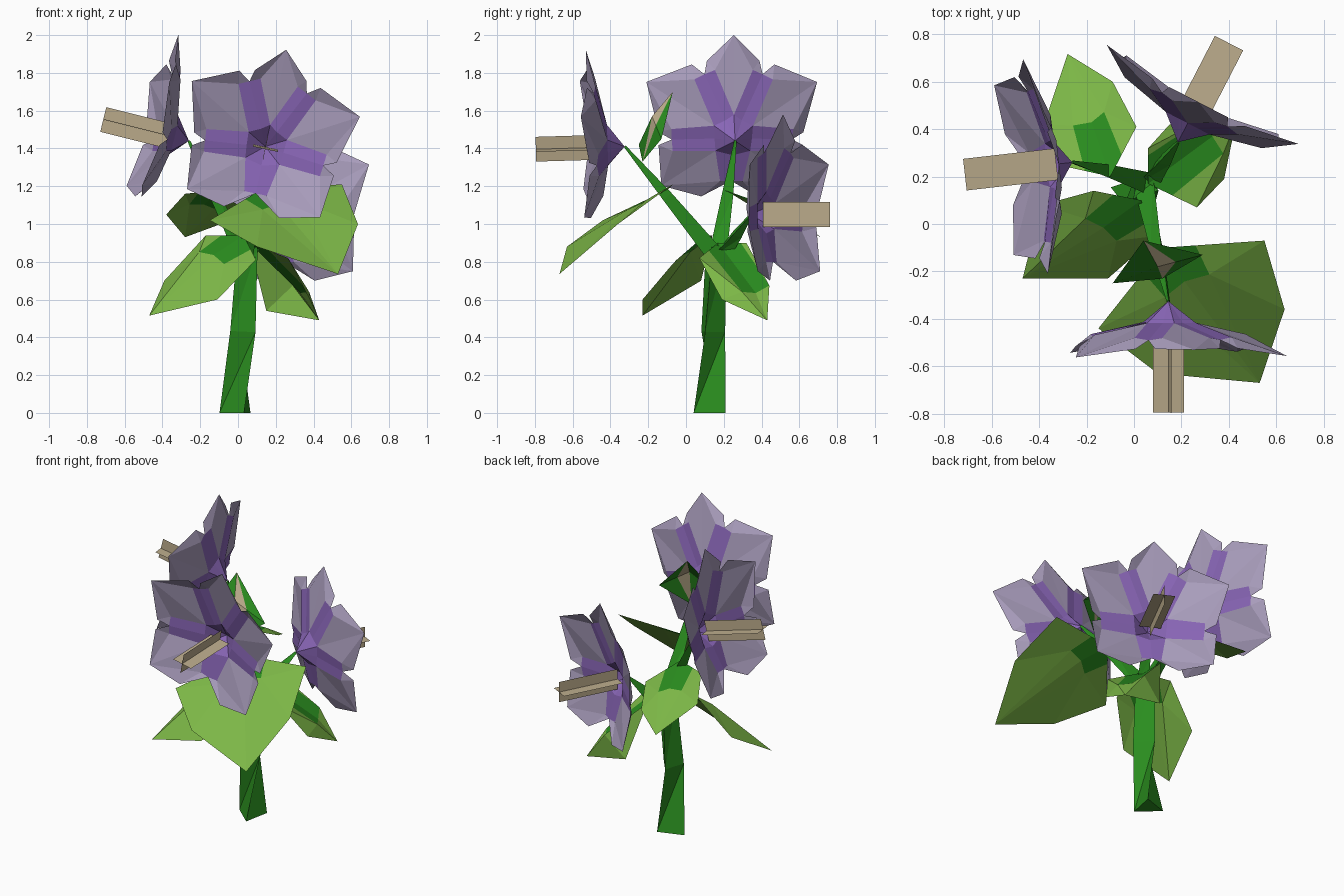
import bpy, bmesh, math
from mathutils import Vector as V, Matrix

cube = bpy.data.objects.get("Cube")
if cube:
    bpy.data.objects.remove(cube)


def material(name, rgb):
    m = bpy.data.materials.new(name)
    m.use_nodes = True
    col = [(c / 255) ** 2.2 for c in rgb] + [1]
    m.diffuse_color = col
    m.node_tree.nodes["Principled BSDF"].inputs["Base Color"].default_value = col
    return m


LAVENDER = material("lavender", (167, 155, 186))
PURPLE = material("purple", (135, 101, 180))
LEAF = material("leaf_green", (123, 181, 72))
STEM = material("stem_green", (46, 140, 36))
TAN = material("tan", (188, 172, 140))


def build(name, faces, mats):
    """Make one object from (points, material index) polygons."""
    bm = bmesh.new()
    for pts, idx in faces:
        f = bm.faces.new([bm.verts.new(p) for p in pts])
        f.material_index = idx
    bmesh.ops.remove_doubles(bm, verts=bm.verts, dist=0.0005)
    me = bpy.data.meshes.new(name)
    bm.to_mesh(me)
    bm.free()
    for m in mats:
        me.materials.append(m)
    ob = bpy.data.objects.new(name, me)
    bpy.context.collection.objects.link(ob)
    return ob


def tube(name, rings):
    """Three-sided tapering stalk through (centre, radius, turn) rings."""
    axis = (V(rings[-1][0]) - V(rings[0][0])).normalized()
    side = axis.cross(V((0, 1, 0.2))).normalized()
    other = axis.cross(side)
    loops = []
    for c, r, turn in rings:
        angles = [math.radians(turn + 120 * k) for k in range(3)]
        loop = [V(c) + r * (math.cos(a) * side + math.sin(a) * other) for a in angles]
        for p in loop:
            p.z = max(p.z, 0)
        loops.append(loop)
    faces = [(loops[0][::-1], 0), (loops[-1], 0)]
    for lo, hi in zip(loops, loops[1:]):
        for k in range(3):
            n = (k + 1) % 3
            faces += [((lo[k], lo[n], hi[n]), 0), ((lo[k], hi[n], hi[k]), 0)]
    build(name, faces, [STEM])


# Flower points on one side, as right, up, out
TOP, SIDE, LOW = (0, 0.53, 0.19), (0.455, 0.265, 0.227), (0.36, -0.3, 0.225)
NOTCH_A, NOTCH_B, NOTCH_C = (0.155, 0.325, 0.155), (0.32, -0.03, 0.15), (0, -0.25, 0.13)
# Petal halves: tip, shoulder, notch shared with the next petal
HALVES = [
    (TOP, (0.14, 0.39, 0.19), NOTCH_A),
    (SIDE, (0.22, 0.37, 0.19), NOTCH_A),
    (SIDE, (0.385, 0, 0.19), NOTCH_B),
    (LOW, (0.385, -0.07, 0.19), NOTCH_B),
    (LOW, (0.15, -0.35, 0.19), NOTCH_C),
]


def flower(name, apex, out, roll):
    out = V(out).normalized()
    up = (V((0, 0, 1)) - out.z * out).normalized()
    spin = Matrix.Rotation(math.radians(roll), 3, out)
    up = spin @ up
    right = up.cross(out)

    def place(p):
        return V(apex) + right * p[0] + up * p[1] + out * p[2]

    # Petals around a steep throat, with purple bands where petals meet
    faces = []
    for sign in (1, -1):
        for half in HALVES:
            t, s, notch = [V((p[0] * sign, p[1], p[2])) for p in half]
            o = V((0, 0, 0))
            rib = V((t.x, t.y, 0)).normalized() * 0.12 + V((0, 0, 0.09))
            along = V((notch.x, notch.y, 0)).normalized()
            throat = along * 0.1 + V((0, 0, 0.09))
            inward = V((t.x, t.y, 0))
            inward = (inward - along * inward.dot(along)).normalized()
            c = notch + inward * 0.06
            c.z -= 0.01
            for pts, idx in (((o, throat, rib), 1), ((throat, notch, c, rib), 1),
                             ((notch, s, c), 0), ((c, s, t), 0), ((c, t, rib), 0)):
                if (pts[1] - pts[0]).cross(pts[2] - pts[0]).z < 0:
                    pts = pts[::-1]
                faces.append(([place(p) for p in pts], idx))
    build(name + "_petals", faces, [LAVENDER, PURPLE])

    # Crossed stamen plates
    w, near, far = 0.067, 0.07, 0.47
    plates = []
    for a, b in ((w, 0), (0, w)):
        plates.append(([place(p) for p in ((-a, -b, near), (a, b, near),
                                           (a, b, far), (-a, -b, far))], 0))
    build(name + "_stamen", plates, [TAN])


def leaf(name, base, left, tip, right, patch=0.35, width=0.17):
    """Folded leaf: two side points per half, dark patch at the base."""
    b, t = V(base), V(tip)
    l1, l2, r1, r2 = [V(p) for p in left + right]
    n = (l2 - r2).cross(t - b).normalized()
    if n.z < 0:
        n = -n
    q = b.lerp(t, patch) + n * 0.03
    faces = []
    for s1, s2 in ((l1, l2), (r1, r2)):
        p = b.lerp(s1, min(0.8, width / (s1 - b).length))
        c = b + ((p - b) + (q - b)) * 0.85
        for pts, idx in (((b, p, c, q), 1), ((p, s1, c), 0), ((c, s1, s2), 0),
                         ((c, s2, t), 0), ((c, t, q), 0)):
            if (pts[1] - pts[0]).cross(pts[2] - pts[0]).dot(n) < 0:
                pts = pts[::-1]
            faces.append((pts, idx))
    build(name, faces, [LEAF, STEM])


# Main stem
tube("main_stem", [((0, 0.135, -0.02), 0.1, 108), ((0.02, 0.13, 0.43), 0.078, 158),
                   ((0.04, 0.155, 0.88), 0.065, 168)])

# Flowers, each on its own branch
FORK = V((0.05, 0.17, 0.82))
BLOOMS = [
    ("front", (0.145, -0.325, 1.41), (0, -1, -0.03), -12),
    ("side", (-0.26, 0.26, 1.44), (-0.96, -0.11, 0.24), 0),
    ("back", (0.185, 0.345, 1.05), (0.46, 0.89, 0), 0),
]
for label, apex, out, roll in BLOOMS:
    middle = FORK.lerp(V(apex), 0.55)
    tube(label + "_branch", [(FORK, 0.055, 0), (middle, 0.034, 15), (apex, 0.008, 30)])
    flower(label + "_flower", apex, out, roll)

# Large leaves
leaf("front_leaf", (0.12, -0.1, 1.18), [(0.55, -0.07, 1.21), (0.635, -0.36, 1.0)],
     (0.53, -0.67, 0.735), [(-0.15, -0.44, 1.02), (0.1, -0.63, 0.88)], 0.22, 0.14)
leaf("side_leaf", (0.03, 0.1, 0.94), [(-0.17, 0.14, 0.94), (-0.39, 0.08, 0.7)],
     (-0.47, -0.23, 0.515), [(0.095, -0.05, 0.81), (-0.11, -0.23, 0.6)], 0.3, 0.12)
leaf("back_leaf", (-0.1, 0.2, 1.18), [(0.01, 0.41, 1.09), (-0.09, 0.6, 1.0)],
     (-0.28, 0.717, 0.93), [(-0.28, 0.24, 1.16), (-0.38, 0.42, 1.05)], 0.42, 0.11)
leaf("low_leaf", (0.06, 0.17, 0.9), [(0.265, 0.07, 0.82), (0.38, 0.19, 0.6)],
     (0.43, 0.43, 0.49), [(0.06, 0.32, 0.9), (0.15, 0.42, 0.54)], 0.7, 0.12)

# Small upright leaf behind the front flower, with a tan strip beside its fold
foot, fold, peak = V((0.12, -0.23, 1.33)), V((0.1, -0.18, 1.57)), V((0.04, -0.07, 1.7))
left, right = V((-0.09, -0.25, 1.42)), V((0.29, -0.13, 1.45))
inner = fold.lerp(right, 0.4)
build("upright_leaf", [((foot, inner, fold), 1), ((fold, inner, peak), 1),
                       ((foot, right, inner), 0), ((inner, right, peak), 0),
                       ((foot, fold, left), 0), ((left, fold, peak), 0)], [STEM, TAN])
